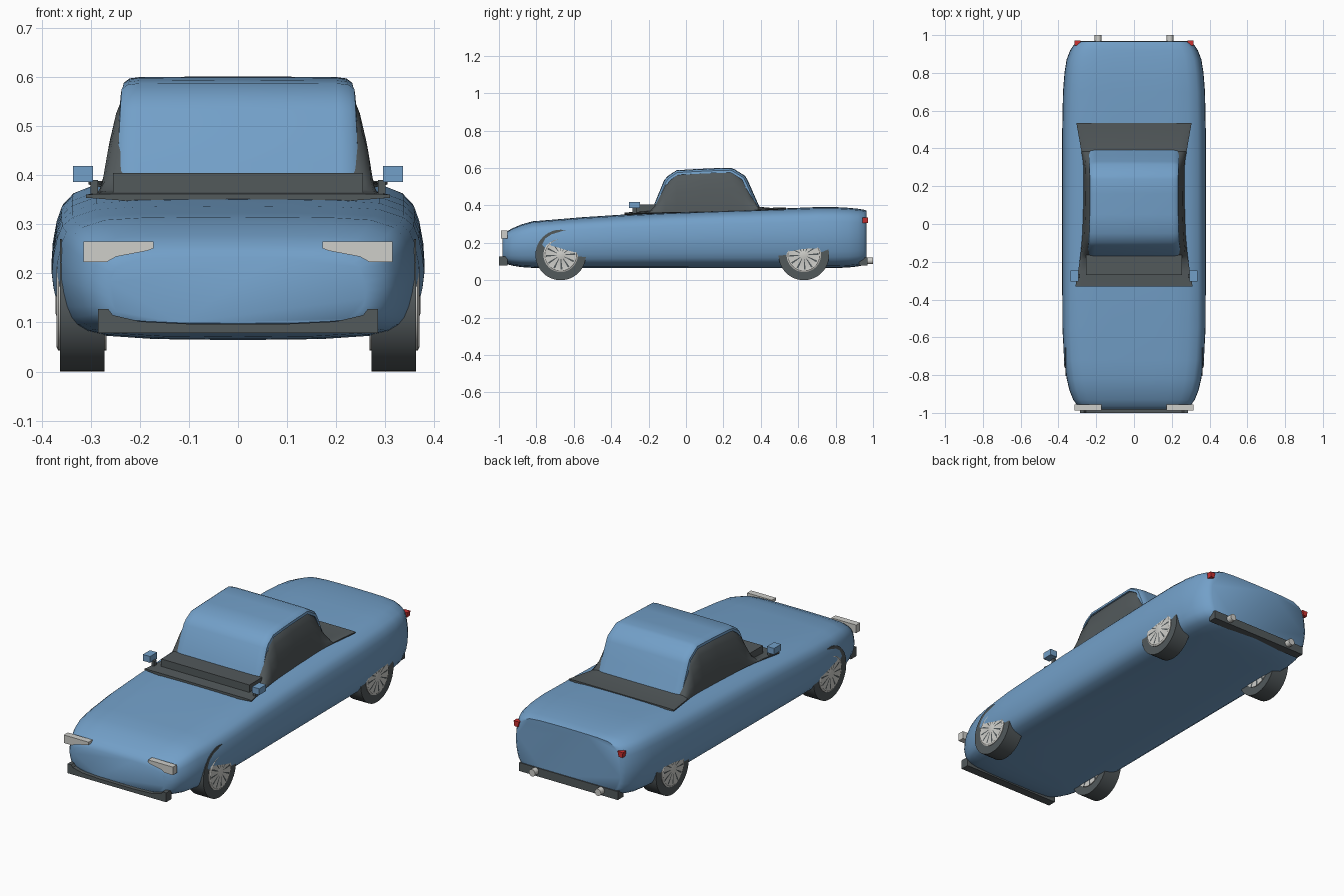
import bpy, bmesh, math


def material(name, r, g, b):
    m = bpy.data.materials.new(name)
    m.diffuse_color = (r, g, b, 1)
    return m


BLUE = material("blue paint", 0.17, 0.35, 0.58)
DARK = material("dark trim", 0.085, 0.10, 0.105)
SILVER = material("silver", 0.62, 0.62, 0.59)
RED = material("red lens", 0.60, 0.03, 0.03)


def finish(name, bm, mats, angle=None):
    bmesh.ops.recalc_face_normals(bm, faces=bm.faces[:])
    me = bpy.data.meshes.new(name)
    bm.to_mesh(me)
    bm.free()
    for m in mats:
        me.materials.append(m)
    ob = bpy.data.objects.new(name, me)
    bpy.context.collection.objects.link(ob)
    if angle:
        bpy.ops.object.select_all(action='DESELECT')
        ob.select_set(True)
        bpy.context.view_layer.objects.active = ob
        bpy.ops.object.shade_smooth_by_angle(angle=math.radians(angle))
    return ob


def loft(name, rings, mat, angle):
    """Skin closed rings of equal length and cap both ends."""
    bm = bmesh.new()
    vs = [[bm.verts.new(p) for p in r] for r in rings]
    n = len(rings[0])
    for a, b in zip(vs, vs[1:]):
        for i in range(n):
            j = (i + 1) % n
            bm.faces.new((a[i], a[j], b[j], b[i]))
    bm.faces.new(vs[0])
    bm.faces.new(vs[-1])
    return finish(name, bm, [mat], angle)


def mirrored(half):
    """Close a half section (top centre to bottom centre) across x = 0."""
    return half + [(-x, y, z) for x, y, z in reversed(half) if x > 1e-6]


def box(name, x0, x1, y0, y1, z0, z1, mat):
    rect = [(x0, z0), (x1, z0), (x1, z1), (x0, z1)]
    return loft(name, [[(x, y, z) for x, z in rect] for y in (y0, y1)], mat, None)


def plate(name, outline, y0, y1, mat):
    return loft(name, [[(x, y, z) for x, z in outline] for y in (y0, y1)], mat, None)


# Body shell: stations are (y, half width, bottom, top)
stations = [(-0.982, 0.262, 0.098, 0.232), (-0.965, 0.298, 0.088, 0.256),
            (-0.93, 0.322, 0.078, 0.277), (-0.88, 0.342, 0.070, 0.298),
            (-0.82, 0.356, 0.066, 0.315), (-0.72, 0.370, 0.064, 0.323),
            (-0.55, 0.379, 0.064, 0.337), (-0.35, 0.380, 0.064, 0.350),
            (-0.1, 0.380, 0.064, 0.363), (0.2, 0.380, 0.064, 0.374),
            (0.5, 0.380, 0.064, 0.383), (0.7, 0.376, 0.064, 0.391),
            (0.8, 0.368, 0.065, 0.391), (0.87, 0.357, 0.068, 0.387),
            (0.92, 0.338, 0.074, 0.382), (0.95, 0.318, 0.080, 0.377),
            (0.965, 0.300, 0.088, 0.372)]
section = [(0, 1), (0.3, 0.998), (0.55, 0.993), (0.76, 0.975), (0.89, 0.915),
           (0.945, 0.85), (0.972, 0.76), (0.993, 0.62), (1, 0.49), (0.99, 0.38),
           (0.972, 0.27), (0.945, 0.18), (0.91, 0.12), (0.85, 0.07),
           (0.74, 0.035), (0.45, 0.008), (0, 0)]
loft("body", [mirrored([(w * u, y, zb + (zt - zb) * v) for u, v in section])
              for y, w, zb, zt in stations], BLUE, 50)

# Dark cabin with flared base: (y, base half width, base height, cabin height)
cabin = [(-0.33, 0.31, 0.360, 0.002), (-0.25, 0.296, 0.363, 0.003),
         (-0.19, 0.287, 0.365, 0.006), (-0.16, 0.283, 0.366, 0.045),
         (-0.11, 0.278, 0.367, 0.155), (-0.05, 0.273, 0.368, 0.206),
         (0.1, 0.268, 0.371, 0.214), (0.235, 0.267, 0.375, 0.214),
         (0.305, 0.268, 0.377, 0.168), (0.345, 0.272, 0.379, 0.085),
         (0.385, 0.279, 0.381, 0.012), (0.45, 0.290, 0.384, 0.003),
         (0.535, 0.305, 0.387, 0.002)]
side = [(0.052, 1), (0.036, 0.9), (0.025, 0.77), (0.012, 0.5), (0.005, 0.22), (0, 0)]
loft("cabin_glass",
     [mirrored([(0, y, b + h)] + [(w - d, y, b + h * t) for d, t in side]
               + [(w, y, b - 0.006), (0, y, b - 0.03)])
      for y, w, b, h in cabin], DARK, 45)

# Roof band running over the windscreen, roof and rear window
band = [(-0.185, 0.368, 0.246), (-0.162, 0.425, 0.245), (-0.118, 0.533, 0.240),
        (-0.098, 0.557, 0.239), (-0.050, 0.588, 0.237), (0.05, 0.594, 0.234),
        (0.16, 0.599, 0.233), (0.238, 0.601, 0.233), (0.258, 0.594, 0.234),
        (0.316, 0.558, 0.236), (0.332, 0.530, 0.237), (0.365, 0.455, 0.238),
        (0.395, 0.388, 0.240)]
rings = []
for i, (y, z, w) in enumerate(band):
    p, q = band[max(i - 1, 0)], band[min(i + 1, len(band) - 1)]
    ty, tz = q[0] - p[0], q[1] - p[1]
    length = math.hypot(ty, tz)
    ny, nz = tz / length, -ty / length  # points into the cabin
    shape = [(0, 0), (w - 0.035, 0.001), (w - 0.012, 0.004), (w, 0.013),
             (w + 0.002, 0.026), (0, 0.026)]
    rings.append(mirrored([(x, y + ny * d, z + nz * d) for x, d in shape]))
loft("roof_band", rings, BLUE, 40)

# Cowl in front of the windscreen
box("cowl", -0.255, 0.255, -0.27, -0.165, 0.358, 0.404, DARK)

# Bumpers, the front one with raised ends
half = [(0.285, 0.078), (0.285, 0.127), (0.264, 0.127), (0.255, 0.115),
        (0.20, 0.102), (0.10, 0.097)]
plate("front_bumper", half + [(-x, z) for x, z in reversed(half)], -1.0, -0.955, DARK)
box("rear_bumper", -0.285, 0.285, 0.925, 0.970, 0.078, 0.122, DARK)


def wheel(name, s, yc):
    """Tyre and spoked rim, both turned around the axle."""
    r, zc, n = 0.135, 0.135, 48

    def ring(x, rad):
        return [(s * x, yc + rad * math.cos(2 * math.pi * i / n),
                 zc + rad * math.sin(2 * math.pi * i / n)) for i in range(n)]
    loft(name + "_tyre", [ring(x, q) for x, q in
                          ((0.272, 0.09), (0.272, r), (0.363, r), (0.363, 0.09))],
         DARK, 30)
    bm = bmesh.new()
    prof = [(0.268, 0.02), (0.268, 0.092), (0.366, 0.092), (0.370, 0.084),
            (0.369, 0.078), (0.370, 0.022), (0.372, 0.016)]
    vs = [[bm.verts.new(p) for p in ring(x, q)] for x, q in prof]
    for k in range(len(prof) - 1):
        for i in range(n):
            j = (i + 1) % n
            f = bm.faces.new((vs[k][i], vs[k][j], vs[k + 1][j], vs[k + 1][i]))
            # narrow gaps between the spokes
            f.material_index = int(k in (0, 4) and i % 4 == 0)
    bm.faces.new(vs[0])
    bm.faces.new(vs[-1])
    finish(name + "_rim", bm, [SILVER, DARK], 30)


lamp = [(0.315, 0.265), (0.315, 0.223), (0.268, 0.223), (0.248, 0.234),
        (0.185, 0.246), (0.172, 0.251), (0.172, 0.265)]
for tag, s in (("right", 1), ("left", -1)):
    wheel("front_wheel_" + tag, s, -0.67)
    wheel("rear_wheel_" + tag, s, 0.63)
    # Headlights, door mirrors, tail lights
    plate("headlight_" + tag, [(s * x, z) for x, z in lamp], -0.988, -0.955, SILVER)
    box("mirror_" + tag, s * 0.295, s * 0.336, -0.305, -0.247, 0.386, 0.419, BLUE)
    box("mirror_arm_" + tag, s * 0.285, s * 0.30, -0.285, -0.265, 0.36, 0.39, DARK)
    tail = [(0.284, 0.334), (0.316, 0.334), (0.312, 0.306), (0.292, 0.306)]
    plate("tail_light_" + tag, [(s * x, z) for x, z in tail], 0.945, 0.972, RED)
    # Exhaust pipe
    pipe = [(s * 0.19 + 0.018 * math.cos(a * math.pi / 8),
             0.104 + 0.018 * math.sin(a * math.pi / 8)) for a in range(16)]
    loft("exhaust_" + tag, [[(x, y, z) for x, z in pipe] for y in (0.93, 1.0)],
         SILVER, 40)
